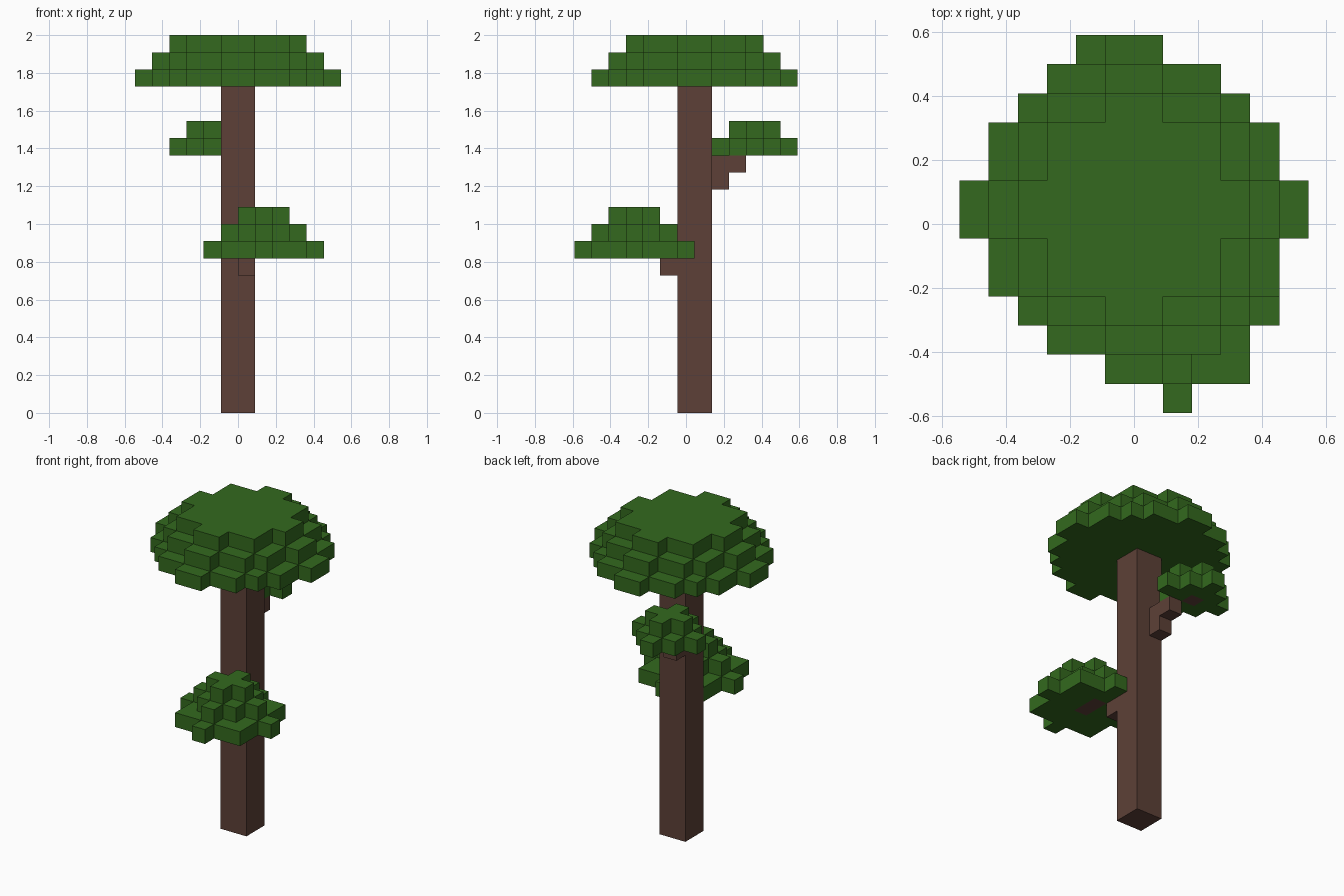
import bpy
import bmesh
from mathutils import Matrix, Vector

UNIT = 2 / 22  # edge of one block

default_cube = bpy.data.objects.get("Cube")
if default_cube:
    bpy.data.objects.remove(default_cube, do_unlink=True)


def make_material(name, srgb):
    rgb = [((c / 255 + 0.055) / 1.055) ** 2.4 for c in srgb]
    mat = bpy.data.materials.new(name)
    mat.use_nodes = True
    mat.diffuse_color = (*rgb, 1)
    mat.node_tree.nodes["Principled BSDF"].inputs["Base Color"].default_value = (*rgb, 1)
    return mat


bark = make_material("bark brown", (93, 64, 55))
foliage = make_material("leaf green", (51, 105, 30))


def add_object(name, bm, mat):
    bmesh.ops.scale(bm, vec=(UNIT, UNIT, UNIT), verts=bm.verts)
    mesh = bpy.data.meshes.new(name)
    bm.to_mesh(mesh)
    bm.free()
    mesh.materials.append(mat)
    obj = bpy.data.objects.new(name, mesh)
    bpy.context.collection.objects.link(obj)
    return obj


def add_blocks(name, centres, mat):
    """Join unit blocks into one shell, leaving out the faces between neighbours."""
    cells = {tuple(c) for c in centres}
    bm = bmesh.new()
    for cell in sorted(cells):
        for axis in range(3):
            for side in (-1, 1):
                step = Vector((0, 0, 0))
                step[axis] = side
                centre = Vector(cell)
                if tuple(centre + step) in cells:
                    continue
                u = Vector((0, 0, 0))
                u[(axis + 1) % 3] = 0.5
                v = step.cross(u)
                mid = centre + step / 2
                bm.faces.new([bm.verts.new(mid + p) for p in (-u - v, u - v, u + v, v - u)])
    bmesh.ops.remove_doubles(bm, verts=bm.verts, dist=0.001)
    return add_object(name, bm, mat)


def add_canopy(name, x, y, base, widths, core=()):
    """Stack round layers of blocks, keeping clear of the branch core."""
    cells = []
    for level, width in enumerate(widths):
        half = (width - 1) / 2
        offsets = [i - half for i in range(width)]
        cells += [(x + dx, y + dy, base + level + 0.5)
                  for dx in offsets for dy in offsets
                  if dx * dx + dy * dy <= (half + 0.05) ** 2]
    return add_blocks(name, set(cells) - set(core), foliage)


# Trunk
bm = bmesh.new()
bmesh.ops.create_cube(bm, size=1, matrix=Matrix.Translation((0, 0.5, 9.5)) @ Matrix.Diagonal((2, 2, 19, 1)))
add_object("trunk", bm, bark)

# Stepped branches, ending inside the small canopies
front_branch = [(0.5, -1, 8.5), (1.5, -2, 9.5), (1.5, -3, 9.5)]
back_branch = [(-0.5, 2, 13.5), (-0.5, 2, 14.5), (-0.5, 3, 14.5), (-1.5, 4, 15.5)]
add_blocks("front_branch", front_branch, bark)
add_blocks("back_branch", back_branch, bark)

# Foliage
add_canopy("crown", 0, 0.5, 19, (12, 10, 8))
add_canopy("front_canopy", 1.5, -3, 9, (7, 5, 3), front_branch)
add_canopy("back_canopy", -1.5, 4, 15, (5, 3), back_branch)
